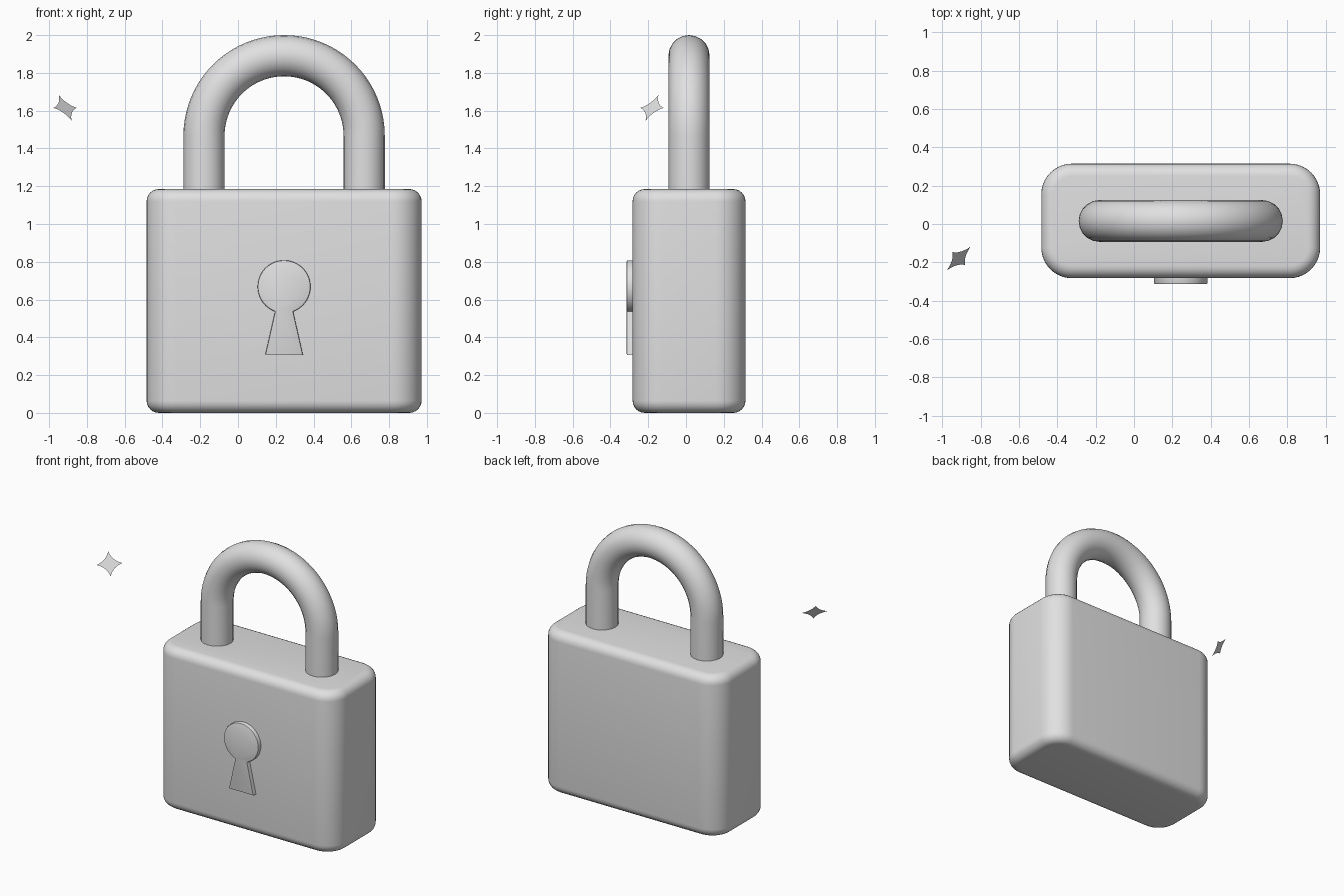
import bpy, bmesh, math
from mathutils import Vector

if "Cube" in bpy.data.objects:
    bpy.data.objects.remove(bpy.data.objects["Cube"])

grey = bpy.data.materials.new("light_grey")
grey.diffuse_color = (0.75, 0.75, 0.75, 1)
grey.use_nodes = True
grey.node_tree.nodes["Principled BSDF"].inputs["Base Color"].default_value = grey.diffuse_color

CX, CY = 0.244, 0.016      # centre of the lock body
HX, HY, H = 0.728, 0.299, 1.185


def finish(name, bm, smooth=True):
    bmesh.ops.recalc_face_normals(bm, faces=bm.faces)
    mesh = bpy.data.meshes.new(name)
    bm.to_mesh(mesh)
    bm.free()
    ob = bpy.data.objects.new(name, mesh)
    bpy.context.collection.objects.link(ob)
    mesh.materials.append(grey)
    if smooth:
        shade(ob)
    return ob


def shade(ob):
    bpy.ops.object.select_all(action='DESELECT')
    ob.select_set(True)
    bpy.context.view_layer.objects.active = ob
    bpy.ops.object.shade_smooth_by_angle(angle=math.radians(35))


# Body: rounded rectangle with softened top and bottom rims
bm = bmesh.new()
bmesh.ops.create_cube(bm, size=1)
for v in bm.verts:
    v.co = (CX + v.co.x * 2 * HX, CY + v.co.y * 2 * HY, (v.co.z + 0.5) * H)
upright = [e for e in bm.edges if abs(e.verts[0].co.z - e.verts[1].co.z) > 0.5]
bmesh.ops.bevel(bm, geom=upright, offset=0.16, segments=10, profile=0.5,
                affect='EDGES')
rims = [e for e in bm.edges if abs(e.verts[0].co.z - e.verts[1].co.z) < 0.01]
bmesh.ops.bevel(bm, geom=rims, offset=0.065, segments=6, profile=0.5,
                affect='EDGES')
finish("lock_body", bm)

# Shackle: round bar swept along two legs and a half circle
R, ARC_Z, TUBE = 0.424, 1.467, 0.109
path = [(CX - R, 1.1)]
path += [(CX - R * math.cos(math.pi * i / 40), ARC_Z + R * math.sin(math.pi * i / 40))
         for i in range(41)]
path += [(CX + R, 1.1)]
curve = bpy.data.curves.new("shackle", 'CURVE')
curve.dimensions = '3D'
curve.bevel_depth = TUBE
curve.bevel_resolution = 8
curve.use_fill_caps = True
spline = curve.splines.new('POLY')
spline.points.add(len(path) - 1)
for p, (x, z) in zip(spline.points, path):
    p.co = (x, CY, z, 1)
shackle = bpy.data.objects.new("shackle", curve)
bpy.context.collection.objects.link(shackle)
bpy.ops.object.select_all(action='DESELECT')
shackle.select_set(True)
bpy.context.view_layer.objects.active = shackle
bpy.ops.object.convert(target='MESH')
shackle = bpy.context.object
shackle.data.materials.clear()
shackle.data.materials.append(grey)
shade(shackle)

# Keyhole: raised plate, a disc joined to a flared slot
KR, KZ, NECK = 0.14, 0.668, 0.048
start = math.asin(NECK / KR)
outline = [(-0.1, 0.306), (0.1, 0.306)]
for i in range(41):
    a = -math.pi / 2 + start + (2 * math.pi - 2 * start) * i / 40
    outline.append((KR * math.cos(a), KZ + KR * math.sin(a)))
bm = bmesh.new()
front = bm.faces.new([bm.verts.new((CX + x, -0.314, z)) for x, z in outline])
ext = bmesh.ops.extrude_face_region(bm, geom=[front], use_keep_orig=True)
for v in ext["geom"]:
    if isinstance(v, bmesh.types.BMVert):
        v.co.y = -0.25
bmesh.ops.bevel(bm, geom=list(front.edges), offset=0.006, segments=2,
                profile=0.5, affect='EDGES')
finish("keyhole_plate", bm)

# Sparkle: flat four-pointed star with hollow sides, floating beside the lock
centre = Vector((-0.915, -0.18, 1.615))
u = Vector((1, 1, 0)).normalized() * 0.087
v = Vector((-1, 1, 2)).normalized() * 0.083
bm = bmesh.new()
rim = []
for k in range(4):
    a, b = k * math.pi / 2, (k + 1) * math.pi / 2
    for i in range(6):
        t = i / 6
        wa = (1 - t) ** 2 + 0.5 * t * (1 - t)
        wb = t ** 2 + 0.5 * t * (1 - t)
        c = wa * math.cos(a) + wb * math.cos(b)
        s = wa * math.sin(a) + wb * math.sin(b)
        rim.append(bm.verts.new(centre + u * c + v * s))
hub = bm.verts.new(centre)
for i in range(len(rim)):
    bm.faces.new((hub, rim[i], rim[(i + 1) % len(rim)]))
star = finish("sparkle", bm, smooth=False)
if star.data.polygons[0].normal.dot(Vector((1, -1, 1))) < 0:
    star.data.flip_normals()
